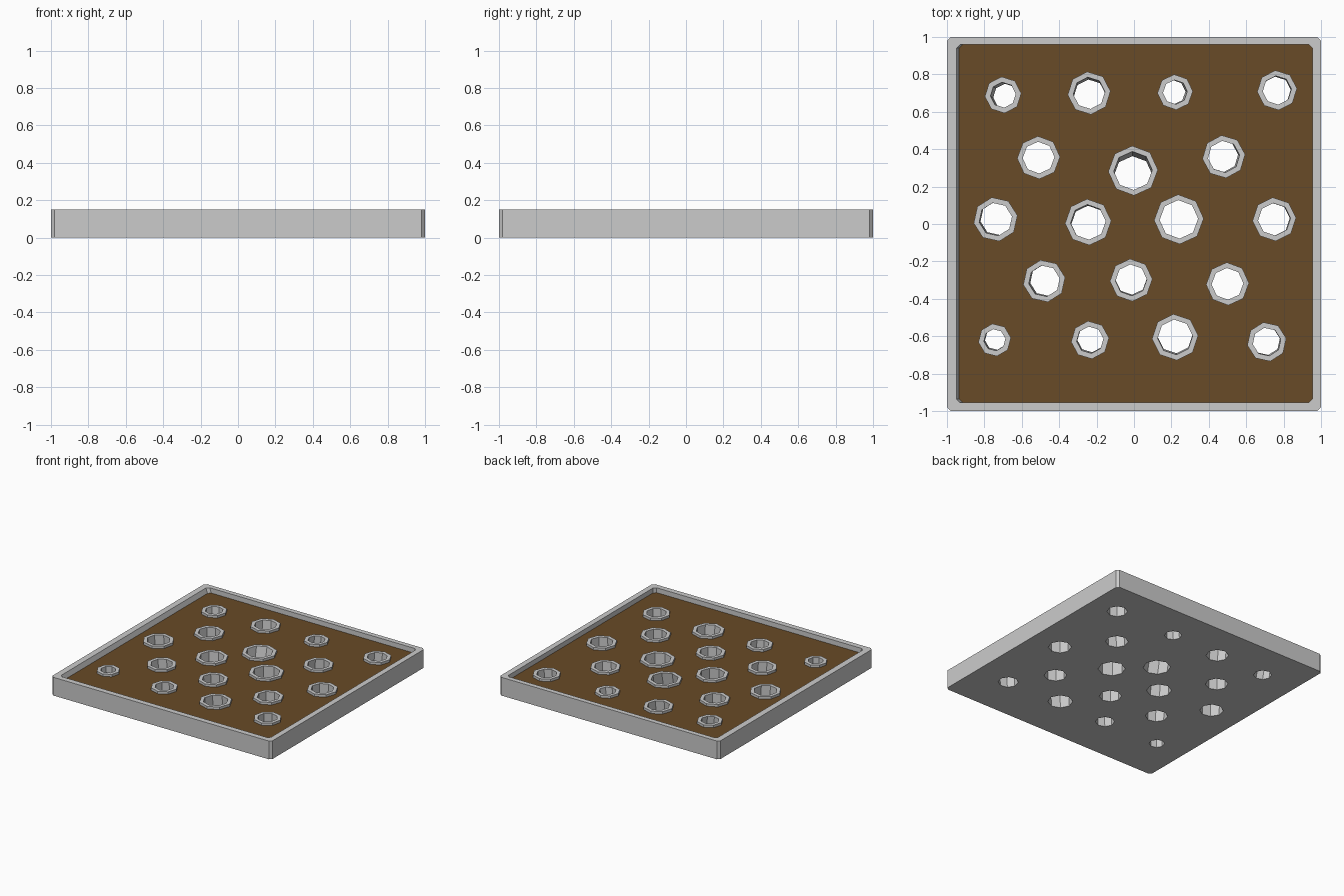
import bpy, bmesh
from math import pi, cos, sin, radians

if "Cube" in bpy.data.objects:
    bpy.data.objects.remove(bpy.data.objects["Cube"])

FLOOR, RIM_TOP, RING_TOP = 0.11, 0.15, 0.13
brown = bpy.data.materials.new("brown")
brown.diffuse_color = (0.14, 0.07, 0.02, 1)
brown.use_nodes = True
brown.node_tree.nodes["Principled BSDF"].inputs["Base Color"].default_value = brown.diffuse_color


def make_object(name, bm):
    bmesh.ops.recalc_face_normals(bm, faces=bm.faces)
    me = bpy.data.meshes.new(name)
    bm.to_mesh(me)
    bm.free()
    ob = bpy.data.objects.new(name, me)
    bpy.context.collection.objects.link(ob)
    return ob


def loop(bm, pts):
    return [bm.verts.new(p) for p in pts]


def bridge(bm, a, b):
    n = len(a)
    for i in range(n):
        bm.faces.new((a[i], a[(i + 1) % n], b[(i + 1) % n], b[i]))


def square(x0, x1, y0, y1, c, z):
    return [(x0 + c, y0, z), (x1 - c, y0, z), (x1, y0 + c, z), (x1, y1 - c, z),
            (x1 - c, y1, z), (x0 + c, y1, z), (x0, y1 - c, z), (x0, y0 + c, z)]


def octagon(x, y, r, rot, z):
    return [(x + r * cos(rot + i * pi / 4), y + r * sin(rot + i * pi / 4), z) for i in range(8)]


# Holes: x, y, ring radius, bottom hole shift x, y, rotation in degrees
HOLES = [
    (-.70, .69, .098, .015, -.008, 5), (-.24, .70, .115, .003, -.012, 5),
    (.22, .705, .095, -.01, 0, 3), (.765, .715, .107, -.004, -.004, 5),
    (-.51, .355, .115, 0, 0, 2), (-.005, .285, .133, 0, -.025, 2),
    (.48, .36, .115, -.008, .003, 6), (-.74, .025, .119, .007, .004, 10),
    (-.245, .01, .124, .004, -.006, 3), (.24, .025, .133, 0, 0, 2),
    (.75, .025, .117, -.004, 0, 4), (-.48, -.305, .114, .008, .004, 10),
    (-.015, -.30, .114, 0, .006, 3), (.50, -.32, .115, 0, 0, 2),
    (-.745, -.62, .088, .006, .005, 8), (-.235, -.62, .102, .004, .006, 6),
    (.22, -.605, .124, 0, .008, 4), (.71, -.63, .106, -.005, .005, 10),
]

# Tray with raised rim and sunken floor
bm = bmesh.new()
loops = [loop(bm, square(-1, 1, -1, 1, .02, 0)),
         loop(bm, square(-1, 1, -1, 1, .02, RIM_TOP)),
         loop(bm, square(-.95, .955, -.955, .96, .02, RIM_TOP)),
         loop(bm, square(-.935, .955, -.955, .96, .02, FLOOR))]
for a, b in zip(loops, loops[1:]):
    bridge(bm, a, b)
bm.faces.new(loops[0])
bm.faces.new(loops[-1]).material_index = 1
tray = make_object("tray", bm)
tray.data.materials.append(None)
tray.data.materials.append(brown)

# Cutter for the slightly slanted holes
bm = bmesh.new()
for x, y, r, dx, dy, deg in HOLES:
    rot, ri = radians(deg), r - .03
    ends = []
    for z in (-.05, RING_TOP + .05):
        t = 1 - z / RING_TOP
        ends.append(loop(bm, octagon(x + dx * t, y + dy * t, ri, rot, z)))
    bridge(bm, *ends)
    bm.faces.new(ends[0])
    bm.faces.new(ends[1])
cutter = make_object("hole_cutter", bm)

# Cut the holes and bake the result
mod = tray.modifiers.new("holes", 'BOOLEAN')
mod.operation, mod.solver, mod.object = 'DIFFERENCE', 'EXACT', cutter
deps = bpy.context.evaluated_depsgraph_get()
baked = bpy.data.meshes.new_from_object(tray.evaluated_get(deps))
tray.modifiers.clear()
tray.data = baked
bpy.data.objects.remove(cutter)

# Raised octagonal rings around the holes
bm = bmesh.new()
for x, y, r, dx, dy, deg in HOLES:
    rot, t = radians(deg), 1 - FLOOR / RING_TOP
    ring = [loop(bm, octagon(x, y, r, rot, FLOOR - .005)),
            loop(bm, octagon(x, y, r, rot, RING_TOP)),
            loop(bm, octagon(x, y, r - .03, rot, RING_TOP)),
            loop(bm, octagon(x + dx * t, y + dy * t, r - .03, rot, FLOOR))]
    for i in range(4):
        bridge(bm, ring[i], ring[(i + 1) % 4])
make_object("hole_rings", bm)
